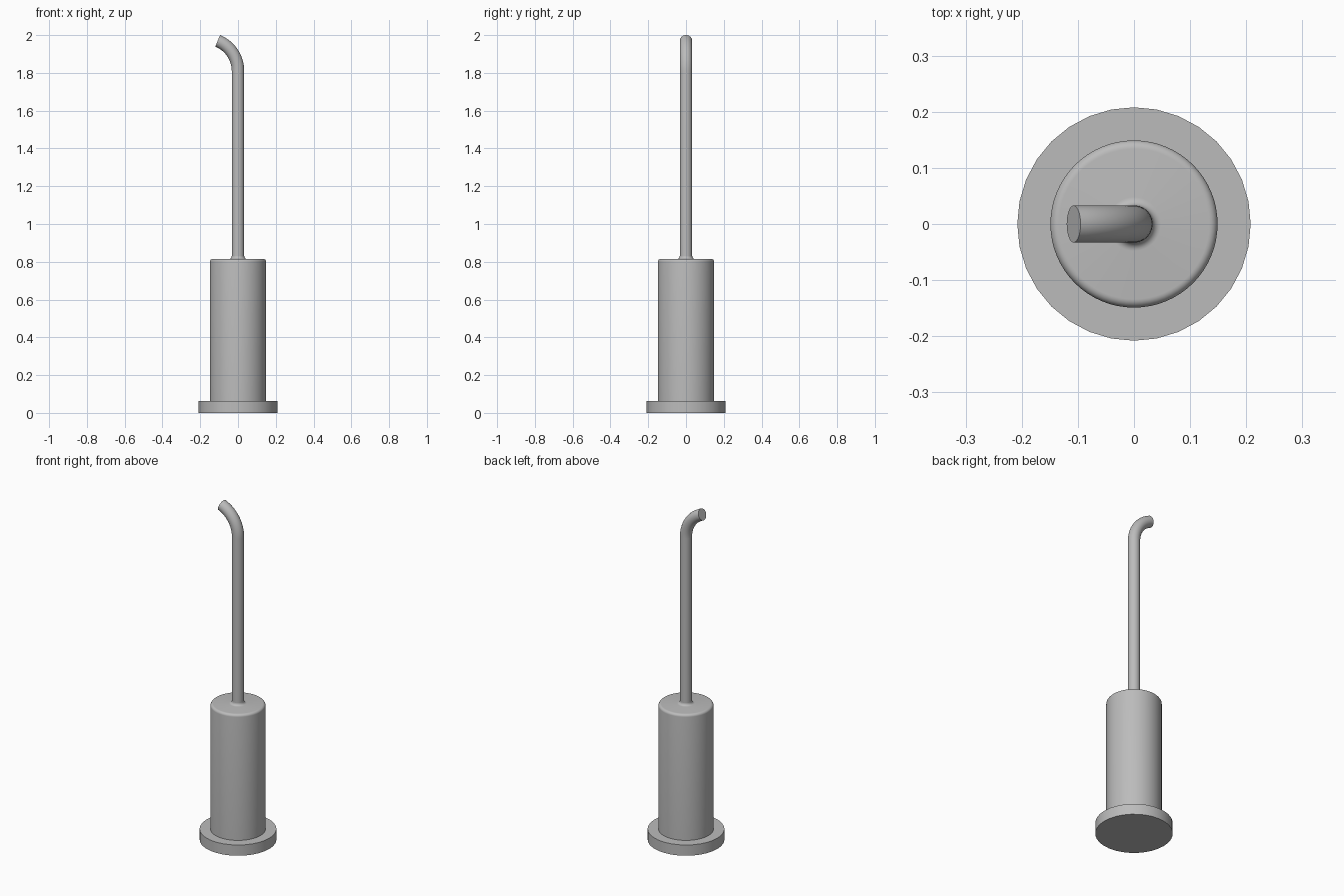
import bpy, bmesh
from math import sin, cos, pi, radians
from mathutils import Vector, Matrix

cube = bpy.data.objects.get("Cube")
if cube:
    bpy.data.objects.remove(cube, do_unlink=True)

GREY = (0.5, 0.5, 0.5, 1)
metal = bpy.data.materials.new("grey_metal")
metal.use_nodes = True
metal.diffuse_color = GREY
metal.node_tree.nodes["Principled BSDF"].inputs["Base Color"].default_value = GREY


def skin(name, rings):
    """Join rings of points into a closed, capped tube."""
    bm = bmesh.new()
    loops = [[bm.verts.new(p) for p in ring] for ring in rings]
    n = len(loops[0])
    for a, b in zip(loops, loops[1:]):
        for i in range(n):
            j = (i + 1) % n
            bm.faces.new((a[i], a[j], b[j], b[i]))
    bm.faces.new(loops[0][::-1])
    bm.faces.new(loops[-1])
    bmesh.ops.recalc_face_normals(bm, faces=bm.faces)
    mesh = bpy.data.meshes.new(name)
    bm.to_mesh(mesh)
    bm.free()
    mesh.materials.append(metal)
    obj = bpy.data.objects.new(name, mesh)
    bpy.context.collection.objects.link(obj)
    bpy.ops.object.select_all(action="DESELECT")
    obj.select_set(True)
    bpy.context.view_layer.objects.active = obj
    bpy.ops.object.shade_smooth_by_angle(angle=radians(35))
    return obj


def circle(radius, sides, z=0.0):
    return [Vector((radius * cos(2 * pi * i / sides), radius * sin(2 * pi * i / sides), z))
            for i in range(sides)]


def lathe(name, profile, sides):
    return skin(name, [circle(r, sides, z) for r, z in profile])


def fillet(r, z, radius, start, end, steps=6):
    """Quarter-round profile points about a centre, angles in degrees."""
    angles = [radians(start + (end - start) * i / steps) for i in range(steps + 1)]
    return [(r + radius * cos(a), z + radius * sin(a)) for a in angles]


BASE_R, BASE_TOP = 0.208, 0.064
BODY_R, BODY_TOP = 0.149, 0.815
ROD_R, ROUND = 0.033, 0.015

# Flat foot
lathe("base_plate", [(BASE_R, 0), (BASE_R, BASE_TOP)], 32)

# Canister with rounded shoulder and a small blend into the rod
body = [(BODY_R, BASE_TOP - 0.004)]
body += fillet(BODY_R - ROUND, BODY_TOP - ROUND, ROUND, 0, 90)
body += fillet(ROD_R + ROUND, BODY_TOP + ROUND, ROUND, 270, 180)
lathe("canister", body, 64)

# Straight rod that curves over towards -x
BEND_R, BEND_Z, TURN, STEPS = 0.172, 1.81, 68, 16
section = circle(ROD_R, 32)
rings = [circle(ROD_R, 32, BODY_TOP + ROUND)]
for i in range(STEPS + 1):
    a = radians(TURN * i / STEPS)
    centre = Vector((BEND_R * (cos(a) - 1), 0, BEND_Z + BEND_R * sin(a)))
    turn = Matrix.Rotation(-a, 3, "Y")
    rings.append([centre + turn @ p for p in section])
skin("handle_rod", rings)
